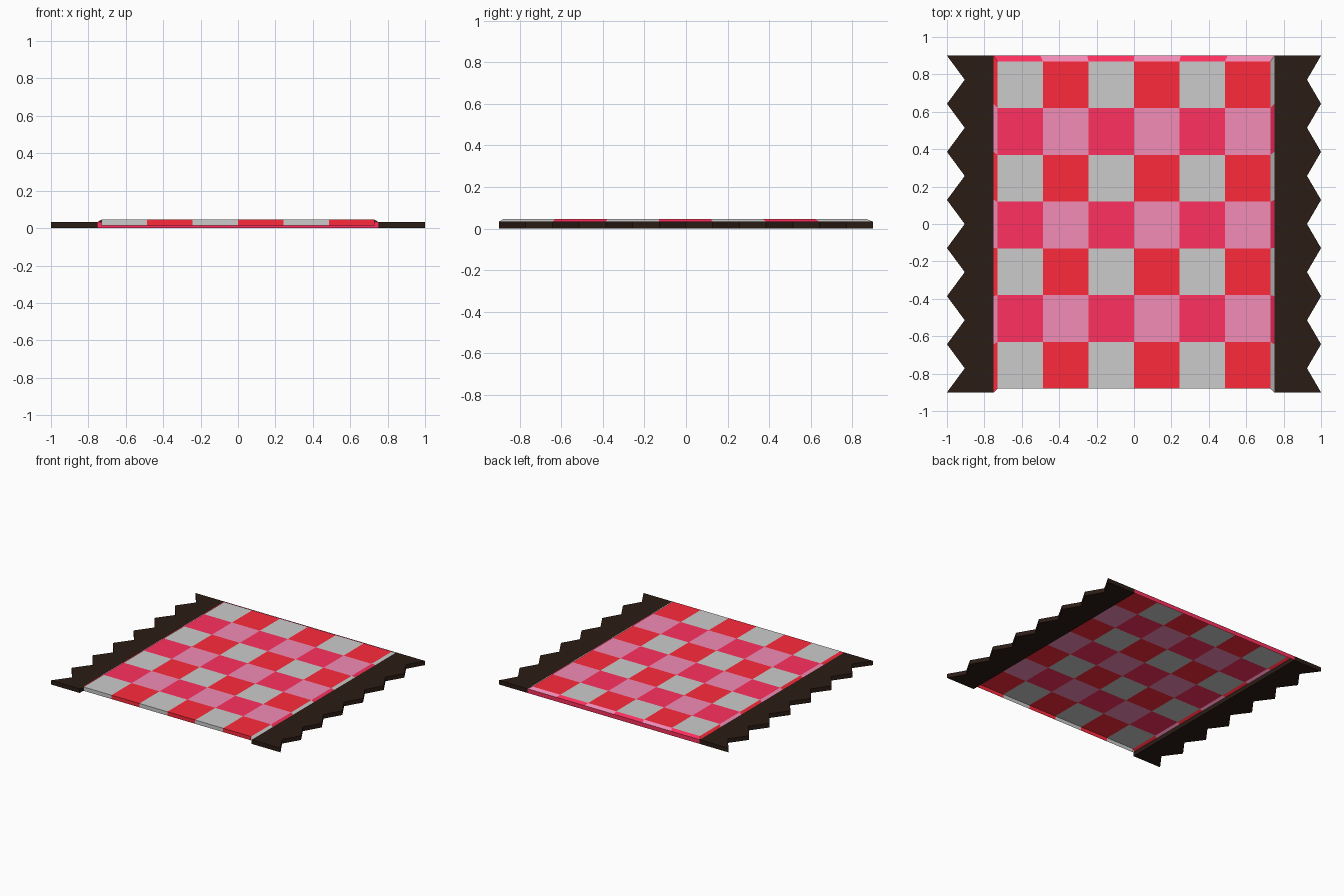
import bpy, bmesh

if "Cube" in bpy.data.objects:
    bpy.data.objects.remove(bpy.data.objects["Cube"])

def material(name, r, g, b):
    m = bpy.data.materials.new(name)
    m.diffuse_color = (r, g, b, 1)
    m.use_nodes = True
    m.node_tree.nodes["Principled BSDF"].inputs["Base Color"].default_value = m.diffuse_color
    return m

GREY = material("grey", 0.8, 0.8, 0.8)
RED = material("red", 1.0, 0.0225, 0.045)
CRIMSON = material("crimson", 1.0, 0.03, 0.113)
PINK = material("pink", 0.89, 0.263, 0.477)
DARK = material("dark_brown", 0.0246, 0.0116, 0.0072)

def finish(name, bm, mats):
    me = bpy.data.meshes.new(name)
    bm.to_mesh(me)
    bm.free()
    for m in mats:
        me.materials.append(m)
    ob = bpy.data.objects.new(name, me)
    bpy.context.collection.objects.link(ob)

TOP, RIM = 0.045, 0.033
COLS, ROWS = 6, 7

# woven cloth: checked top with mitred bevel, open underneath
bm = bmesh.new()

def inner(i, j, z=TOP):
    return (-0.73 + 1.46 * i / COLS, -0.88 + 1.75 * j / ROWS, z)

def outer(i, j, z=RIM):
    return (-0.75 + 1.5 * i / COLS, -0.9 + 1.8 * j / ROWS, z)

def check(i, j):
    # rows alternate grey/red and crimson/pink
    return i % 2 + 2 * (j % 2)

def face(points, mat):
    bm.faces.new([bm.verts.new(p) for p in points]).material_index = mat

for i in range(COLS):
    for j in range(ROWS):
        face([inner(i, j), inner(i + 1, j), inner(i + 1, j + 1), inner(i, j + 1)], check(i, j))
    # upright front lip, back bevel and back skirt
    face([inner(i, 0, 0.015), inner(i + 1, 0, 0.015), inner(i + 1, 0), inner(i, 0)], check(i, 0))
    face([inner(i, ROWS), inner(i + 1, ROWS), outer(i + 1, ROWS), outer(i, ROWS)], check(i, ROWS))
    face([outer(i, ROWS), outer(i + 1, ROWS), outer(i + 1, ROWS, 0), outer(i, ROWS, 0)], 2)
# side bevels
for j in range(ROWS):
    face([outer(0, j), inner(0, j), inner(0, j + 1), outer(0, j + 1)], check(-1, j))
    face([inner(COLS, j), outer(COLS, j), outer(COLS, j + 1), inner(COLS, j + 1)], check(COLS, j))
bmesh.ops.remove_doubles(bm, verts=bm.verts[:], dist=1e-5)
finish("rug_cloth", bm, [GREY, RED, CRIMSON, PINK])

# zigzag fringe at each end
def fringe(name, side, valley, teeth=7):
    pts = [(0.75, -0.9)]
    for k in range(2 * teeth + 1):
        pts.append((valley if k % 2 else 1.0, -0.9 + 0.9 * k / teeth))
    pts.append((0.75, 0.9))
    bm = bmesh.new()
    f = bm.faces.new([bm.verts.new((side * x, y, 0)) for x, y in pts])
    ext = bmesh.ops.extrude_face_region(bm, geom=[f], use_keep_orig=True)
    up = [g for g in ext["geom"] if isinstance(g, bmesh.types.BMVert)]
    bmesh.ops.translate(bm, verts=up, vec=(0, 0, RIM))
    bmesh.ops.recalc_face_normals(bm, faces=bm.faces[:])
    finish(name, bm, [DARK])

fringe("left_fringe", -1, 0.905)
fringe("right_fringe", 1, 0.925)
